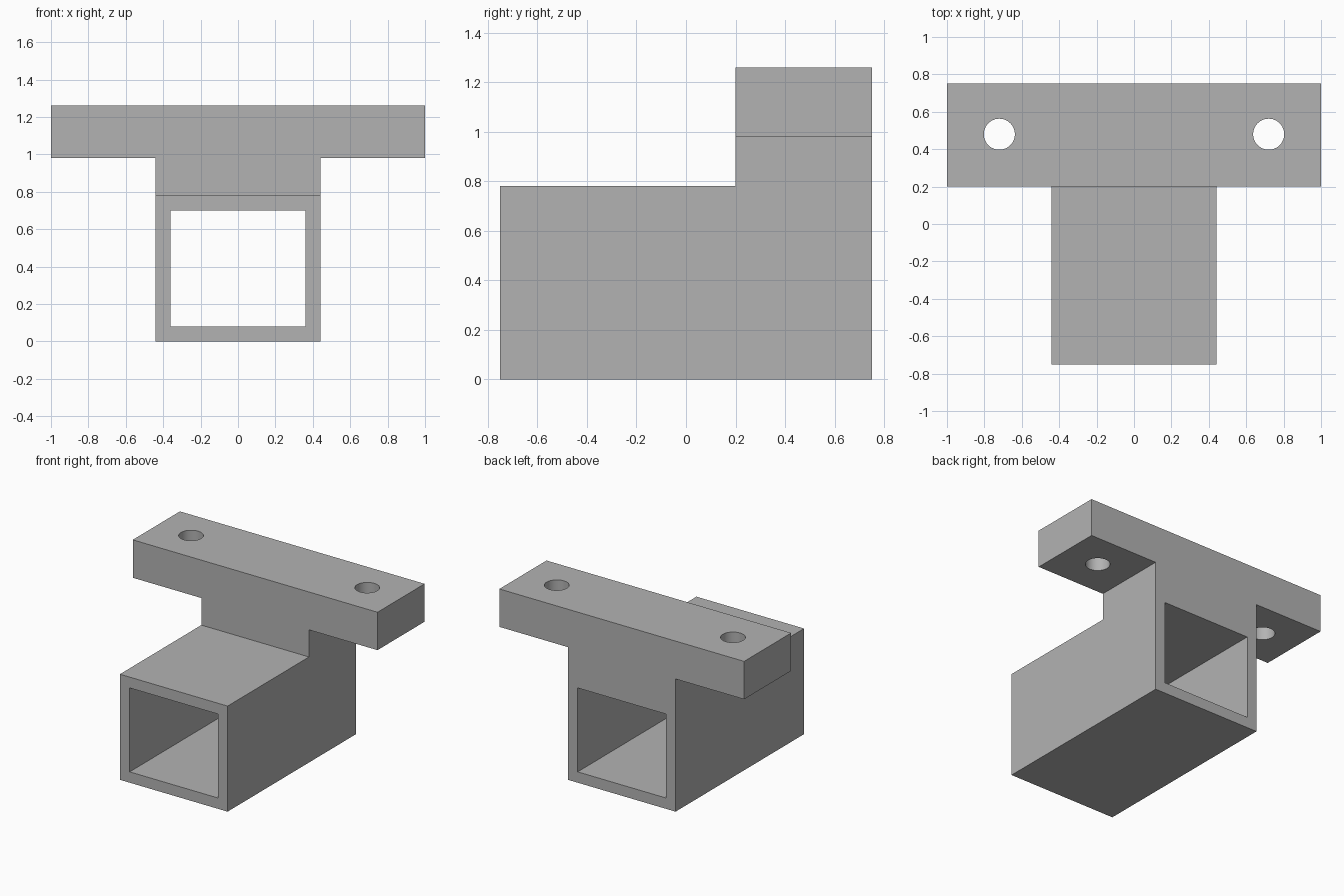
import bpy, bmesh, math
from mathutils import Matrix

if "Cube" in bpy.data.objects:
    bpy.data.objects.remove(bpy.data.objects["Cube"], do_unlink=True)

grey = bpy.data.materials.new("plain grey")
grey.use_nodes = True
grey.diffuse_color = (0.45, 0.45, 0.45, 1)
grey.node_tree.nodes["Principled BSDF"].inputs["Base Color"].default_value = grey.diffuse_color


def add_object(name, bm):
    bmesh.ops.recalc_face_normals(bm, faces=bm.faces)
    mesh = bpy.data.meshes.new(name)
    bm.to_mesh(mesh)
    bm.free()
    mesh.materials.append(grey)
    obj = bpy.data.objects.new(name, mesh)
    bpy.context.collection.objects.link(obj)
    return obj


def box(name, x, y, z):
    """Box from (min, max) pairs."""
    bm = bmesh.new()
    size = [b - a for a, b in (x, y, z)]
    mid = [(a + b) / 2 for a, b in (x, y, z)]
    bmesh.ops.create_cube(bm, size=1, matrix=Matrix.Translation(mid) @ Matrix.Diagonal((*size, 1)))
    return add_object(name, bm)


def rod(name, x, y, z, radius):
    bm = bmesh.new()
    bmesh.ops.create_cone(bm, cap_ends=True, segments=48, radius1=radius, radius2=radius,
                          depth=1, matrix=Matrix.Translation((x, y, z)))
    return add_object(name, bm)


# T-shaped bracket, extruded along the full depth
half = [(0.44, 0), (0.44, 0.98), (1, 0.98), (1, 1.26)]
outline = half + [(-x, z) for x, z in reversed(half)]
bm = bmesh.new()
face = bm.faces.new([bm.verts.new((x, -0.75, z)) for x, z in outline])
new = bmesh.ops.extrude_face_region(bm, geom=[face])["geom"]
bmesh.ops.translate(bm, vec=(0, 1.5, 0), verts=[v for v in new if isinstance(v, bmesh.types.BMVert)])
bracket = add_object("mounting_bracket", bm)

# Front step, square tunnel and two bolt holes
cutters = [
    box("step_cutter", (-1.2, 1.2), (-1, 0.2), (0.78, 1.6)),
    box("tunnel_cutter", (-0.36, 0.36), (-1, 1), (0.08, 0.70)),
]
for side, label in ((1, "left"), (-1, "right")):
    cutters.append(rod(label + "_hole_cutter", 0.72 * side, 0.48, 1.12, 0.083))

bpy.ops.object.select_all(action="DESELECT")
bracket.select_set(True)
bpy.context.view_layer.objects.active = bracket
for cutter in cutters:
    cutter.hide_render = True
    mod = bracket.modifiers.new(cutter.name, "BOOLEAN")
    mod.operation = "DIFFERENCE"
    mod.solver = "EXACT"
    mod.object = cutter
    bpy.ops.object.modifier_apply(modifier=mod.name)
    bpy.data.objects.remove(cutter, do_unlink=True)

# Smooth hole walls, sharp everywhere else
bpy.ops.object.shade_smooth_by_angle(angle=math.radians(30))
